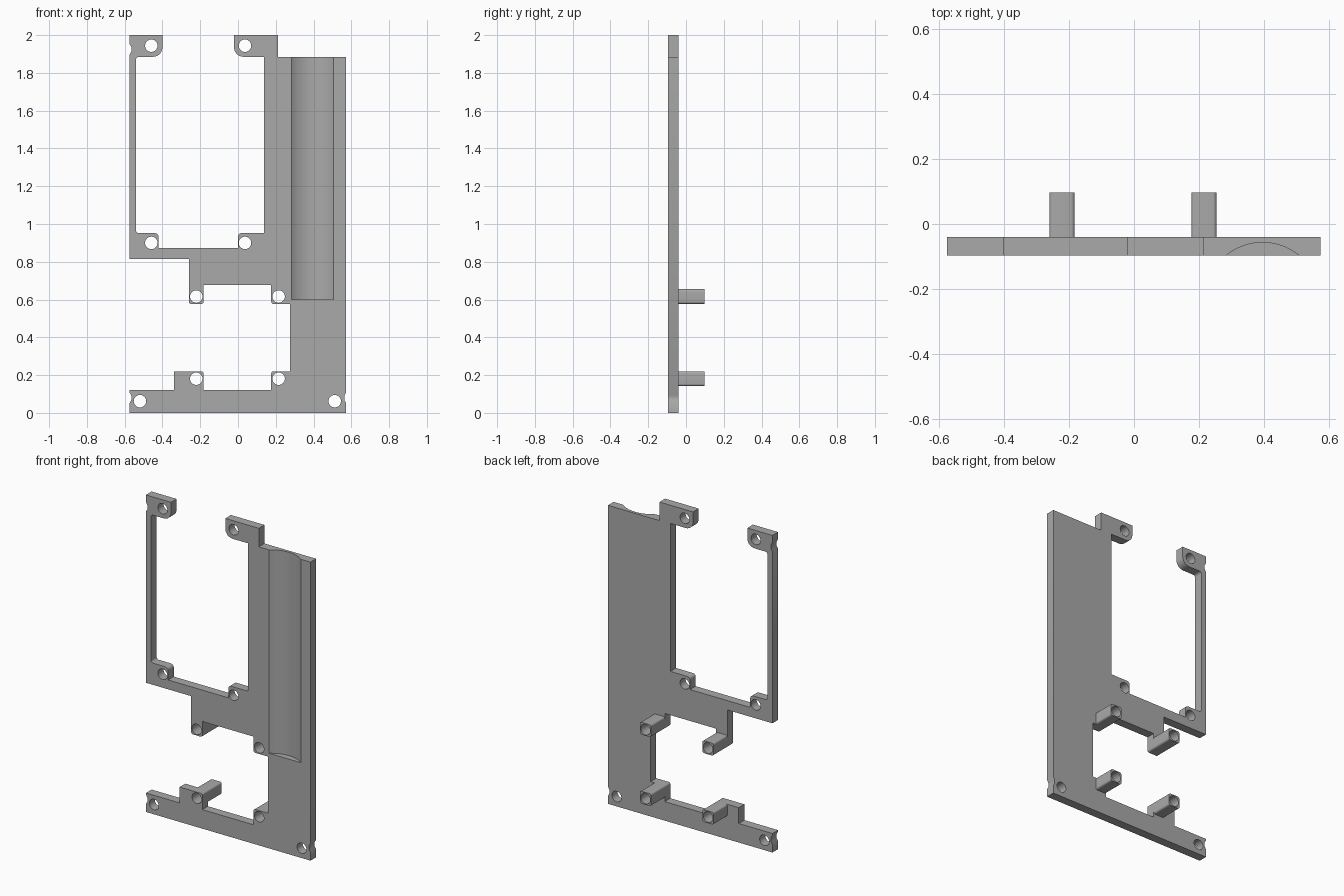
import bpy, bmesh, math
from mathutils import Vector, Matrix

if "Cube" in bpy.data.objects:
    bpy.data.objects.remove(bpy.data.objects["Cube"])

grey = bpy.data.materials.new("grey plastic")
grey.diffuse_color = (0.4, 0.4, 0.4, 1)
grey.use_nodes = True
grey.node_tree.nodes["Principled BSDF"].inputs["Base Color"].default_value = grey.diffuse_color

BACK, FRONT, TIP = -0.04, -0.096, 0.097
R = 0.033


def circle(cx, cz, r=R, n=32):
    return [(cx + r * math.cos(2 * math.pi * i / n),
             cz + r * math.sin(2 * math.pi * i / n)) for i in range(n)]


def rounded(points, steps=6):
    """Outline in x, z; a third value on a point rounds that corner."""
    out = []
    for i, p in enumerate(points):
        c = Vector(p[:2])
        if len(p) == 2:
            out.append(tuple(c))
            continue
        a = (Vector(points[i - 1][:2]) - c).normalized() * p[2]
        b = (Vector(points[(i + 1) % len(points)][:2]) - c).normalized() * p[2]
        for k in range(steps + 1):
            t = k / steps * math.pi / 2
            out.append(tuple(c + a * (1 - math.sin(t)) + b * (1 - math.cos(t))))
    return out


def slab(name, loops, y0, y1):
    """Filled outline with holes, extruded from y0 to y1."""
    cu = bpy.data.curves.new(name, 'CURVE')
    cu.dimensions, cu.fill_mode = '2D', 'BOTH'
    cu.extrude = abs(y1 - y0) / 2
    for loop in loops:
        s = cu.splines.new('POLY')
        s.points.add(len(loop) - 1)
        s.use_cyclic_u = True
        for pt, (x, z) in zip(s.points, loop):
            pt.co = (x, z, 0, 1)
    tmp = bpy.data.objects.new(name + " curve", cu)
    bpy.context.collection.objects.link(tmp)
    me = bpy.data.meshes.new_from_object(
        tmp.evaluated_get(bpy.context.evaluated_depsgraph_get()))
    bpy.data.objects.remove(tmp)
    me.transform(Matrix.Translation((0, (y0 + y1) / 2, 0))
                 @ Matrix.Rotation(math.pi / 2, 4, 'X'))
    bm = bmesh.new()
    bm.from_mesh(me)
    bmesh.ops.remove_doubles(bm, verts=bm.verts, dist=1e-5)
    bmesh.ops.recalc_face_normals(bm, faces=bm.faces)
    bm.to_mesh(me)
    bm.free()
    me.name = name
    me.materials.clear()
    me.materials.append(grey)
    ob = bpy.data.objects.new(name, me)
    bpy.context.collection.objects.link(ob)
    return ob


def notch(x, z, side, up):
    """Shallow rounded bite in a vertical edge."""
    pts = [(x, z - 0.03), (x - side * 0.010, z - 0.012),
           (x - side * 0.010, z + 0.012), (x, z + 0.03)]
    return pts if up else pts[::-1]


# Plate outline, counter-clockwise from the bottom left
outline = rounded(
    [(-0.575, 0), (0.573, 0)] + notch(0.573, 0.08, 1, True) +
    [(0.573, 1.883), (0.213, 1.883), (0.213, 2.0), (-0.021, 2.0),
     (-0.021, 1.885, 0.05), (0.137, 1.885), (0.137, 0.952),
     (0.0, 0.952, 0.018), (0.0, 0.874), (-0.42, 0.874),
     (-0.42, 0.952, 0.022), (-0.54, 0.952, 0.015), (-0.54, 1.885, 0.015),
     (-0.40, 1.885, 0.05), (-0.40, 2.0), (-0.575, 2.0)] +
    notch(-0.575, 1.925, -1, False) +
    [(-0.575, 0.815), (-0.26, 0.815), (-0.26, 0.577, 0.012),
     (-0.182, 0.577, 0.012), (-0.182, 0.676), (0.176, 0.676),
     (0.176, 0.577, 0.012), (0.275, 0.577), (0.275, 0.22),
     (0.176, 0.22, 0.012), (0.176, 0.12), (-0.182, 0.12),
     (-0.182, 0.22, 0.012), (-0.34, 0.22), (-0.34, 0.12), (-0.575, 0.12)] +
    notch(-0.575, 0.08, -1, False))

post_centres = [(x, z) for x in (-0.221, 0.215) for z in (0.616, 0.181)]
plate_holes = [(-0.459, 1.944), (0.037, 1.944), (-0.459, 0.9), (0.037, 0.9),
               (-0.519, 0.062), (0.512, 0.062)]
plate = slab("mounting_plate",
             [outline] + [circle(*c) for c in plate_holes + post_centres],
             FRONT, BACK)

# Round channel in the front of the wide side
bpy.ops.mesh.primitive_cylinder_add(vertices=128, radius=0.178, depth=1.4,
                                    location=(0.395, -0.235, 1.3))
cutter = bpy.context.object
cutter.name = "channel_cutter"
cutter.hide_render = True
mod = plate.modifiers.new("channel", 'BOOLEAN')
mod.object, mod.operation, mod.solver = cutter, 'DIFFERENCE', 'EXACT'
bpy.context.view_layer.objects.active = plate
bpy.ops.object.modifier_apply(modifier=mod.name)
bpy.data.objects.remove(cutter)

# Hollow standoff posts on the back
parts = [plate]
for i, (x, z) in enumerate(post_centres):
    h, r = 0.039, 0.012
    square = rounded([(x - h, z - h, r), (x + h, z - h, r),
                      (x + h, z + h, r), (x - h, z + h, r)])
    parts.append(slab(f"standoff_post_{i + 1}", [square, circle(x, z)], BACK, TIP))

for ob in parts:
    bpy.ops.object.select_all(action='DESELECT')
    ob.select_set(True)
    bpy.context.view_layer.objects.active = ob
    bpy.ops.object.shade_smooth_by_angle(angle=math.radians(30))
